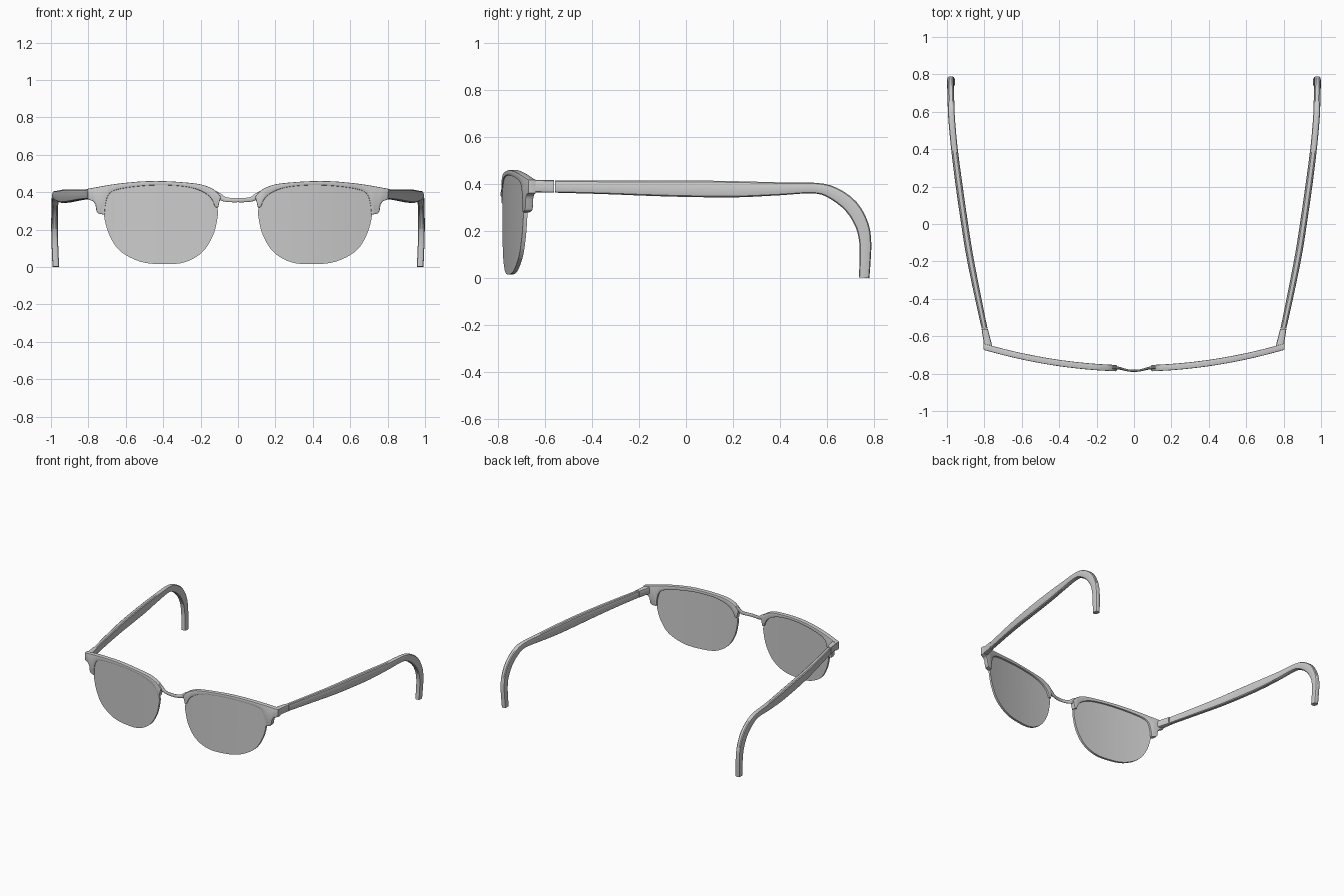
import bpy, bmesh, math
from mathutils import Vector

if "Cube" in bpy.data.objects:
    bpy.data.objects.remove(bpy.data.objects["Cube"])


def spline(pts, n=4, closed=False):
    """Catmull-Rom through tuples of any length."""
    out, m = [], len(pts)
    for i in range(m if closed else m - 1):
        if closed:
            p = [pts[(i + k) % m] for k in (-1, 0, 1, 2)]
        else:
            p = [pts[min(max(i + k, 0), m - 1)] for k in (-1, 0, 1, 2)]
        for s in range(n):
            t = s / n
            out.append(tuple(0.5 * (2 * b + (c - a) * t + (2 * a - 5 * b + 4 * c - d) * t * t
                                    + (3 * b - a - 3 * c + d) * t ** 3)
                             for a, b, c, d in zip(*p)))
    if not closed:
        out.append(tuple(pts[-1]))
    return out


def finish(bm, name, mirror=True):
    bmesh.ops.recalc_face_normals(bm, faces=bm.faces[:])
    mesh = bpy.data.meshes.new(name)
    bm.to_mesh(mesh)
    bm.free()
    ob = bpy.data.objects.new(name, mesh)
    bpy.context.collection.objects.link(ob)
    bpy.ops.object.select_all(action='DESELECT')
    bpy.context.view_layer.objects.active = ob
    ob.select_set(True)
    bpy.ops.object.shade_smooth_by_angle(angle=math.radians(32))
    if mirror:
        ob.modifiers.new("Mirror", 'MIRROR').use_mirror_merge = False
    return ob


def plate(name, outline, front, back, bevel=0.0):
    """Flat x-z outline given thickness, then wrapped onto the curved front."""
    bm = bmesh.new()
    face = bm.faces.new([bm.verts.new((x, front, z)) for x, z in outline])
    ext = bmesh.ops.extrude_face_region(bm, geom=[face], use_keep_orig=True)
    for v in (g for g in ext['geom'] if isinstance(g, bmesh.types.BMVert)):
        v.co.y = back
    bmesh.ops.recalc_face_normals(bm, faces=bm.faces[:])
    if bevel:
        rims = [e for e in bm.edges if abs(e.verts[0].co.y - e.verts[1].co.y) < 1e-6]
        bmesh.ops.bevel(bm, geom=rims, offset=bevel, segments=2, profile=0.5,
                        affect='EDGES', clamp_overlap=True)
    for i in range(1, 24):
        bmesh.ops.bisect_plane(bm, geom=bm.verts[:] + bm.edges[:] + bm.faces[:],
                               plane_co=(i * 0.035 + 0.0013, 0, 0), plane_no=(1, 0, 0))
    for v in bm.verts:
        v.co.y += -0.772 + 0.18 * v.co.x ** 2
    return finish(bm, name)


def loft(name, path, side, mirror=True, sides=12, power=0.55):
    """Rounded-box section swept along (x, y, z, half height, half width)."""
    bm = bmesh.new()
    side = Vector(side)
    rings = []
    for i, (x, y, z, h, w) in enumerate(path):
        a, b = path[max(i - 1, 0)], path[min(i + 1, len(path) - 1)]
        tangent = Vector(b[:3]) - Vector(a[:3])
        up = side.cross(tangent).normalized()
        ring = []
        for k in range(sides):
            t = 2 * math.pi * (k + 0.5) / sides
            c, s = math.cos(t), math.sin(t)
            c = math.copysign(abs(c) ** power, c)
            s = math.copysign(abs(s) ** power, s)
            ring.append(bm.verts.new(Vector((x, y, z)) + side * (w * c) + up * (h * s)))
        rings.append(ring)
    for r, q in zip(rings, rings[1:]):
        for k in range(sides):
            j = (k + 1) % sides
            bm.faces.new((r[k], r[j], q[j], q[k]))
    bm.faces.new(rings[0])
    bm.faces.new(rings[-1])
    return finish(bm, name, mirror)


# Lenses
lens = [(.109, .31), (.112, .25), (.135, .165), (.19, .08), (.28, .027), (.39, .015),
        (.52, .028), (.63, .085), (.685, .165), (.712, .25), (.716, .32), (.692, .40),
        (.60, .432), (.42, .446), (.24, .432), (.14, .38)]
plate("lens", spline(lens, 4, True), -0.013, 0.004)

# Brow bars: top edge, outer end and lobe, then the edge around the lens
top = spline([(.092, .375), (.115, .402), (.15, .425), (.23, .447), (.44, .46),
              (.63, .447), (.805, .418)])
end = [(.803, .362), (.775, .352), (.762, .335), (.757, .30), (.747, .286), (.717, .28)]
under = spline([(.711, .285), (.709, .33), (.685, .395), (.60, .423), (.42, .438),
                (.25, .424), (.155, .38), (.122, .32)])
plate("brow_bar", top + end + under + [(.106, .318), (.1, .345)], -0.017, 0.017, 0.004)

# Nose bridge
half = [(.125, -.768, .390, .018, .010), (.10, -.768, .378, .017, .009),
        (.07, -.773, .362, .013, .007), (.035, -.782, .358, .012, .006)]
bridge = [(-x, *r) for x, *r in half] + [(0, -.785, .358, .012, .006)] + half[::-1]
loft("nose_bridge", spline(bridge, 3), (0, 1, 0), mirror=False, power=0.8)

# Hinge blocks behind the brow ends
loft("hinge_block", [(.778, -.668, .391, .027, .024), (.786, -.62, .391, .027, .020),
                     (.798, -.562, .390, .027, .017)], (1, 0, 0), power=0.4)

# Temple arms, curving down behind the ear
arm = [(.799, -.558, .389, .026, .016), (.843, -.35, .386, .029, .018),
       (.882, -.15, .382, .033, .019), (.910, .03, .380, .036, .019),
       (.937, .22, .378, .035, .019), (.960, .40, .380, .028, .018),
       (.974, .55, .383, .023, .018), (.978, .63, .360, .028, .018),
       (.980, .705, .303, .031, .018), (.981, .750, .225, .029, .018),
       (.980, .764, .15, .026, .018), (.977, .763, .07, .024, .018),
       (.974, .759, .001, .023, .018)]
loft("temple_arm", spline(arm, 3), (1, 0, 0))
